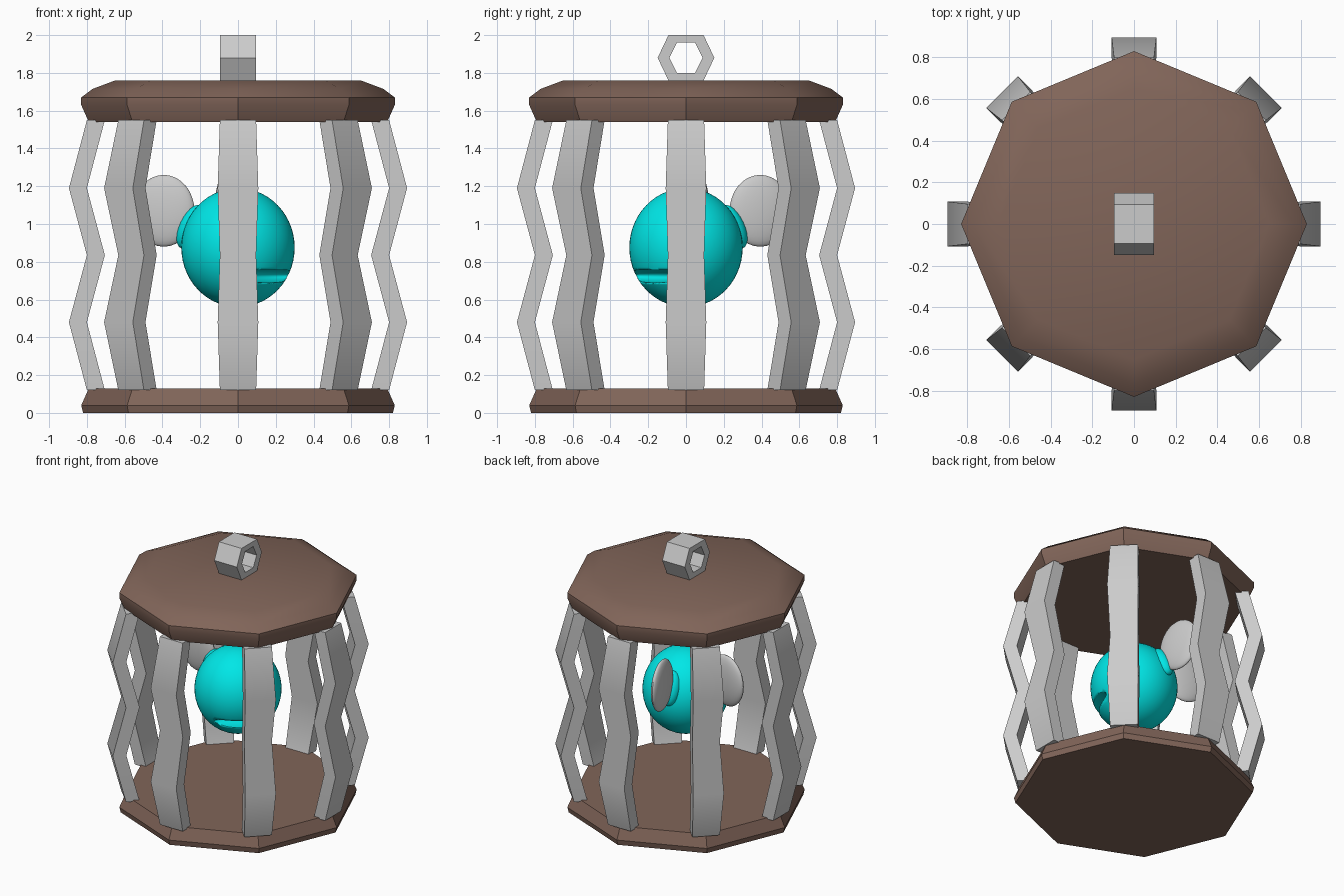
import bpy, bmesh, math
from mathutils import Matrix, Vector

if "Cube" in bpy.data.objects:
    bpy.data.objects.remove(bpy.data.objects["Cube"])


def material(name, rgb):
    m = bpy.data.materials.new(name)
    m.diffuse_color = (*rgb, 1)
    m.use_nodes = True
    m.node_tree.nodes["Principled BSDF"].inputs["Base Color"].default_value = m.diffuse_color
    return m


BROWN = material("brown_wood", (0.22, 0.13, 0.10))
TEAL = material("teal_skin", (0.0, 0.8, 0.8))


def loft(name, rings, mat=None, closed=False, angle=35):
    """Skin a list of equal-length point rings; cap the ends unless closed."""
    bm = bmesh.new()
    vs = [[bm.verts.new(p) for p in ring] for ring in rings]
    n = len(vs[0])
    pairs = list(zip(vs, vs[1:])) + ([(vs[-1], vs[0])] if closed else [])
    for a, b in pairs:
        for i in range(n):
            j = (i + 1) % n
            bm.faces.new((a[i], a[j], b[j], b[i]))
    if not closed:
        bm.faces.new(vs[0])
        bm.faces.new(vs[-1])
    bmesh.ops.recalc_face_normals(bm, faces=bm.faces[:])
    return finish(name, bm, mat, angle)


def ellipsoid(name, matrix, radii, mat=None, seg=40):
    bm = bmesh.new()
    bmesh.ops.create_uvsphere(bm, u_segments=seg, v_segments=seg // 2, radius=1,
                              matrix=matrix @ Matrix.Diagonal((*radii, 1)))
    return finish(name, bm, mat, 40)


def finish(name, bm, mat, angle):
    me = bpy.data.meshes.new(name)
    bm.to_mesh(me)
    bm.free()
    ob = bpy.data.objects.new(name, me)
    bpy.context.collection.objects.link(ob)
    if mat:
        me.materials.append(mat)
    bpy.ops.object.select_all(action='DESELECT')
    ob.select_set(True)
    bpy.context.view_layer.objects.active = ob
    bpy.ops.object.shade_smooth_by_angle(angle=math.radians(angle))
    return ob


def octagon(r, z):
    return [(r * math.cos(k * math.pi / 4), r * math.sin(k * math.pi / 4), z) for k in range(8)]


# octagonal wooden floor and roof
loft("cage_floor", [octagon(r, z) for r, z in [(0.82, 0), (0.83, 0.04), (0.79, 0.13)]], BROWN)
loft("cage_roof", [octagon(r, z) for r, z in
     [(0.79, 1.54), (0.83, 1.63), (0.83, 1.67), (0.77, 1.715), (0.65, 1.76)]], BROWN)

# eight zigzag bars
PATH = [(0.80, 0.12), (0.895, 0.48), (0.80, 0.835), (0.895, 1.19), (0.80, 1.55)]
for k in range(8):
    rot = Matrix.Rotation(k * math.pi / 4, 3, 'Z')
    rings = []
    for r, z in PATH:
        w = 0.12 * r
        rings.append([rot @ Vector(p) for p in
                      [(r, -w, z), (r, w, z), (r - 0.095, w, z), (r - 0.095, -w, z)]])
    loft(f"cage_bar_{k + 1}", rings)

# hexagonal hanging ring with its hole along x
def hexagon(x, tip, flat, h):
    return [(x, y, 1.88 + z) for y, z in
            [(tip, 0), (flat, h), (-flat, h), (-tip, 0), (-flat, -h), (flat, -h)]]


OUT, INN = (0.15, 0.093, 0.12), (0.088, 0.048, 0.08)
loft("hanging_ring", [hexagon(-0.095, *OUT), hexagon(0.095, *OUT),
                      hexagon(0.095, *INN), hexagon(-0.095, *INN)], closed=True)

# round creature, facing the front right corner
FACE = Matrix.Translation((0, 0, 0.875)) @ Matrix.Rotation(-math.pi / 4, 4, 'Z')
body = ellipsoid("creature_body", FACE, (0.30, 0.30, 0.315), TEAL, 56)
cutter = ellipsoid("mouth_cutter", FACE @ Matrix.Translation((0.24, 0, -0.15)),
                   (0.10, 0.26, 0.035))
cutter.hide_render = True
mod = body.modifiers.new("mouth", 'BOOLEAN')
mod.operation, mod.solver, mod.object = 'DIFFERENCE', 'EXACT', cutter
bpy.context.view_layer.objects.active = body
bpy.ops.object.modifier_apply(modifier=mod.name)
bpy.data.objects.remove(cutter)

# two upright wings behind, each with a flared root on the body
for side, a in (("left", 100.7), ("right", 169.3)):
    turn = Matrix.Rotation(math.radians(a), 4, 'Z')
    ellipsoid(f"{side}_wing", turn @ Matrix.Translation((0.40, 0, 1.07)),
              (0.165, 0.04, 0.19), None, 32)
    ellipsoid(f"{side}_wing_root", turn @ Matrix.Translation((0.255, 0, 0.985))
              @ Matrix.Rotation(math.radians(-25), 4, 'Y'),
              (0.06, 0.07, 0.125), TEAL, 24)
